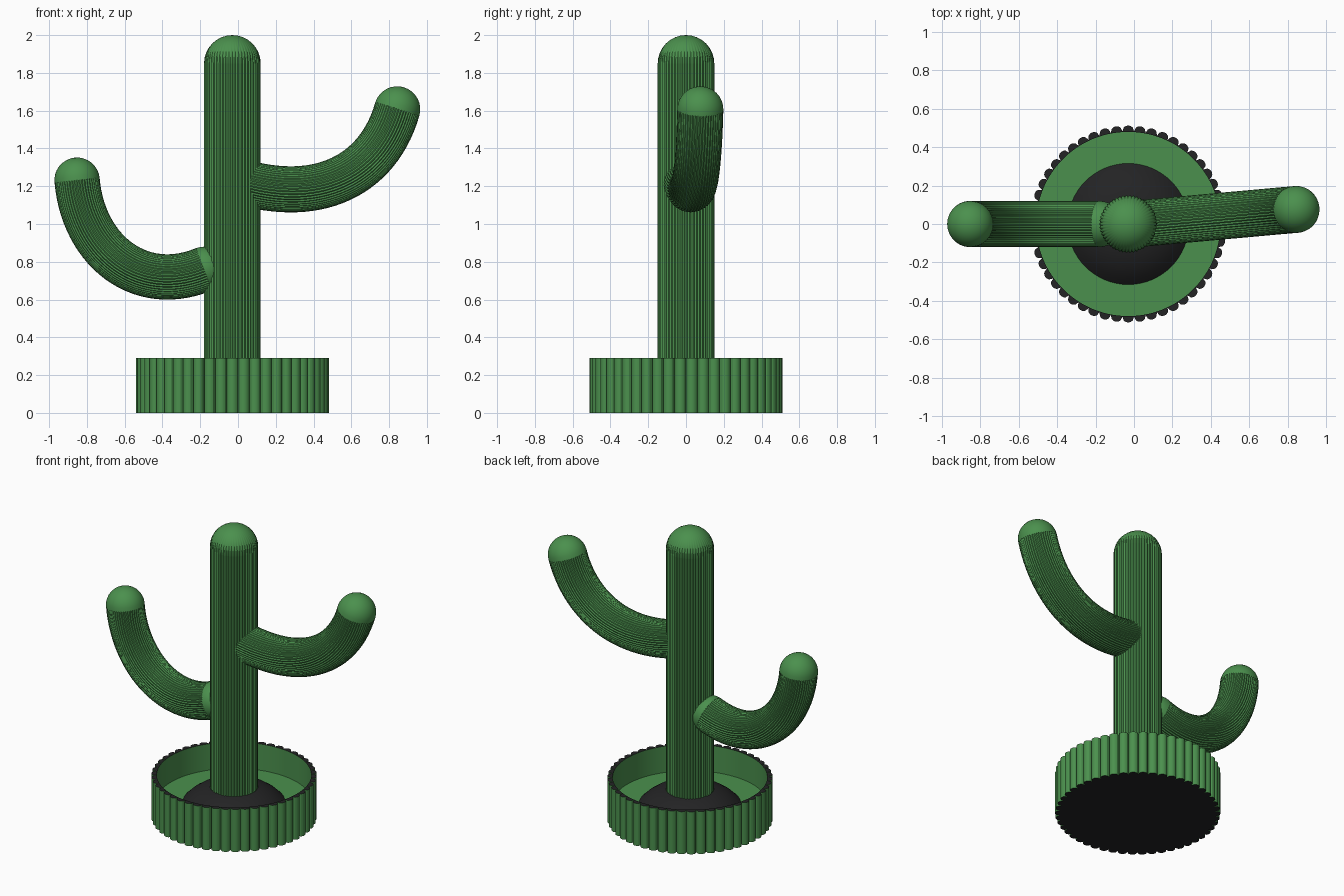
import bpy, bmesh
from math import sin, cos, pi
from mathutils import Vector

if "Cube" in bpy.data.objects:
    bpy.data.objects.remove(bpy.data.objects["Cube"])

AXIS_X = -0.03
RIBS = 50


def material(name, color):
    m = bpy.data.materials.new(name)
    m.use_nodes = True
    m.diffuse_color = (*color, 1)
    bsdf = next(n for n in m.node_tree.nodes if n.type == 'BSDF_PRINCIPLED')
    bsdf.inputs["Base Color"].default_value = (*color, 1)
    return m


green = material("cactus green", (0.07, 0.28, 0.075))
dark = material("dark soil", (0.017, 0.017, 0.018))


def finish(bm, name, mats):
    bmesh.ops.recalc_face_normals(bm, faces=bm.faces)
    mesh = bpy.data.meshes.new(name)
    bm.to_mesh(mesh)
    bm.free()
    ob = bpy.data.objects.new(name, mesh)
    bpy.context.collection.objects.link(ob)
    for m in mats:
        mesh.materials.append(m)
    bpy.ops.object.select_all(action='DESELECT')
    ob.select_set(True)
    bpy.context.view_layer.objects.active = ob
    bpy.ops.object.shade_smooth_by_angle(angle=pi / 7)
    return ob


def bridge(bm, a, b, mat=0):
    for i in range(len(a)):
        j = (i + 1) % len(a)
        bm.faces.new((a[i], a[j], b[j], b[i])).material_index = mat


def ribbed_limb(name, path, radius, normal, depth, dome_ribs):
    """Sweep a fluted section along a planar path, with a dome on each end."""
    n = len(path) - 1
    tangents = [(path[min(i + 1, n)] - path[max(i - 1, 0)]).normalized() for i in range(n + 1)]
    steps = 8
    angles = [k * pi / 2 / steps for k in range(steps)]
    stations = []
    for a in reversed(angles):
        stations.append((path[0] - tangents[0] * radius * sin(a), tangents[0], radius * cos(a), 0))
    for p, t in zip(path, tangents):
        stations.append((p, t, radius, depth))
    for a in angles:
        fade = depth * max(0, 1 - 1.3 * sin(a)) if dome_ribs else 0
        stations.append((path[-1] + tangents[-1] * radius * sin(a), tangents[-1], radius * cos(a), fade))

    bm = bmesh.new()
    count = RIBS * 4
    rings = []
    for p, t, r, d in stations:
        up = normal.cross(t)
        ring = []
        for i in range(count):
            a = 2 * pi * i / count
            rr = r - d * (1 - abs(sin(a * RIBS / 2)))
            ring.append(bm.verts.new(p + (normal * cos(a) + up * sin(a)) * rr))
        rings.append(ring)
    for a, b in zip(rings, rings[1:]):
        bridge(bm, a, b)
    for ring, p in ((rings[0], path[0] - tangents[0] * radius),
                    (rings[-1], path[-1] + tangents[-1] * radius)):
        tip = bm.verts.new(p)
        for i in range(count):
            bm.faces.new((ring[i], ring[(i + 1) % count], tip))
    return finish(bm, name, [green])


def bezier(p0, p1, p2, p3, steps=28):
    pts = [Vector(p) for p in (p0, p1, p2, p3)]
    out = []
    for i in range(steps + 1):
        t = i / steps
        s = 1 - t
        out.append(pts[0] * s**3 + pts[1] * 3 * s * s * t + pts[2] * 3 * s * t * t + pts[3] * t**3)
    return out


# Trunk
ribbed_limb("trunk", [Vector((AXIS_X, 0, 0.17)), Vector((AXIS_X, 0, 1.85))],
            0.15, Vector((0, 1, 0)), 0.006, True)

# Right arm, low on the trunk
ribbed_limb("right_arm",
            bezier((-0.18, 0, 0.76), (-0.52, 0, 0.62), (-0.82, 0, 0.86), (-0.852, 0, 1.232)),
            0.12, Vector((0, 1, 0)), 0.005, False)

# Left arm, higher and turned slightly backward
TURN = 0.09
ribbed_limb("left_arm",
            [Vector((p.x, p.x * TURN, p.z)) for p in
             bezier((0.03, 0, 1.22), (0.42, 0, 1.11), (0.74, 0, 1.25), (0.843, 0, 1.607))],
            0.122, Vector((-TURN, 1, 0)).normalized(), 0.005, False)

# Pot: scalloped outer wall, dark rim and base, green inner wall and floor
TOP, FLOOR = 0.29, 0.11
SEG = 8
count = RIBS * SEG
bm = bmesh.new()


def pot_ring(radius, z, bump=0.0):
    ring = []
    for i in range(count):
        k = (i % SEG) / SEG * 2 - 1
        r = radius + bump * (1 - k * k) ** 0.5
        a = 2 * pi * i / count
        ring.append(bm.verts.new((AXIS_X + r * cos(a), r * sin(a), z)))
    return ring


outer_bottom = pot_ring(0.482, 0, 0.03)
outer_top = pot_ring(0.482, TOP, 0.03)
inner_top = pot_ring(0.479, TOP)
inner_floor = pot_ring(0.479, FLOOR)
bridge(bm, outer_bottom, outer_top)
bridge(bm, outer_top, inner_top, 1)
bridge(bm, inner_top, inner_floor)
bm.faces.new(inner_floor)
bm.faces.new(outer_bottom).material_index = 1
finish(bm, "pot", [green, dark])

# Soil mound around the trunk
bm = bmesh.new()
rings = []
for r, z in ((0.315, FLOOR), (0.28, 0.145), (0.23, 0.18), (0.17, 0.205), (0.1, 0.22)):
    rings.append([bm.verts.new((AXIS_X + r * cos(2 * pi * i / 64), r * sin(2 * pi * i / 64), z))
                  for i in range(64)])
for a, b in zip(rings, rings[1:]):
    bridge(bm, a, b)
bm.faces.new(rings[-1])
bm.faces.new(rings[0])
finish(bm, "soil_mound", [dark])
